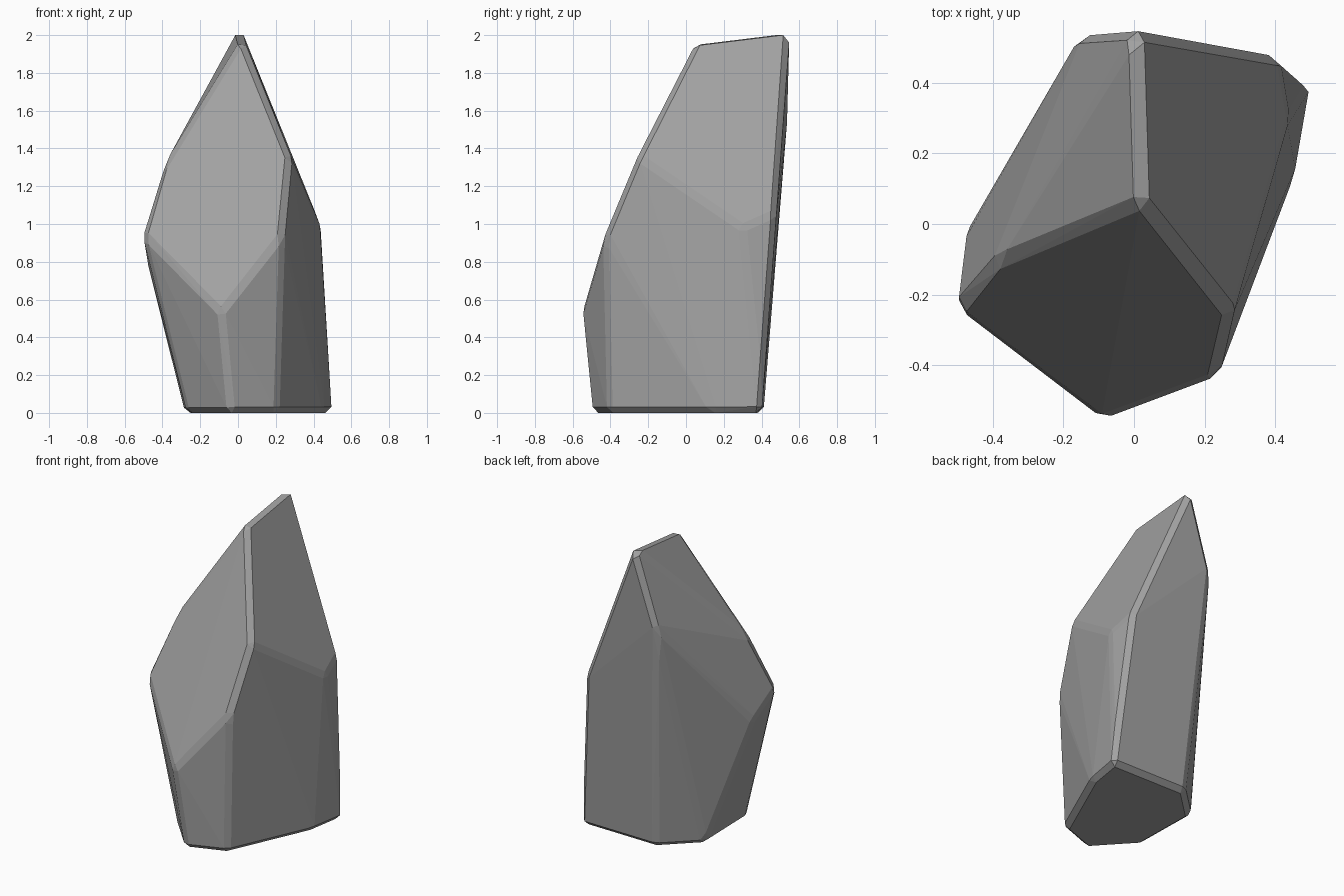
import bpy
import bmesh
from math import radians

cube = bpy.data.objects.get("Cube")
if cube:
    bpy.data.objects.remove(cube, do_unlink=True)

CHAMFER = 0.045

# Footprint of the rock, counter-clockwise from the front corner
footprint = [(-.04, -.5), (.21, -.41), (.46, .15), (.5, .4),
             (-.06, .41), (-.28, .2), (-.27, -.25)]

# Corners of the cut facets, from the widest part up to the ridge
corners = {
    "front_point": (-.09, -.555, .53),
    "left_low": (-.48, -.03, .79),
    "left_point": (-.505, -.24, .95),
    "left_high": (-.41, -.12, 1.28),
    "right_low": (.24, -.43, .95),
    "right_high": (.28, -.26, 1.36),
    "side_point": (.44, .3, .98),
    "back_right": (.41, .48, 1.06),
    "back_left": (-.15, .54, 1.55),
    "ridge_front": (.025, .06, 1.99),
    "ridge_back": (.01, .55, 2.05),
}


def wrap(points, flat_angle):
    """Wrap points in a convex skin and merge nearly flat facets."""
    skin = bmesh.new()
    for point in points:
        skin.verts.new(point)
    bmesh.ops.convex_hull(skin, input=skin.verts[:])
    loose = [v for v in skin.verts if not v.link_faces]
    bmesh.ops.delete(skin, geom=loose, context='VERTS')
    bmesh.ops.dissolve_limit(skin, angle_limit=radians(flat_angle),
                             verts=skin.verts[:], edges=skin.edges[:])
    return skin


# Rock body: chiselled block with chamfered edges
block = wrap([(x, y, 0) for x, y in footprint] + list(corners.values()), 8)
bmesh.ops.bevel(block, geom=block.edges[:], offset=CHAMFER,
                offset_type='WIDTH', segments=1, profile=0.5,
                affect='EDGES', clamp_overlap=True)

# Clean flat skin over the chamfered block
skin = wrap([v.co.copy() for v in block.verts], 2)
block.free()
bmesh.ops.recalc_face_normals(skin, faces=skin.faces[:])

mesh = bpy.data.meshes.new("rock")
skin.to_mesh(mesh)
skin.free()
rock = bpy.data.objects.new("rock", mesh)
bpy.context.collection.objects.link(rock)

# Stone grey
grey = (0.36, 0.36, 0.36, 1)
stone = bpy.data.materials.new("stone_grey")
stone.use_nodes = True
stone.diffuse_color = grey
stone.node_tree.nodes["Principled BSDF"].inputs["Base Color"].default_value = grey
mesh.materials.append(stone)
